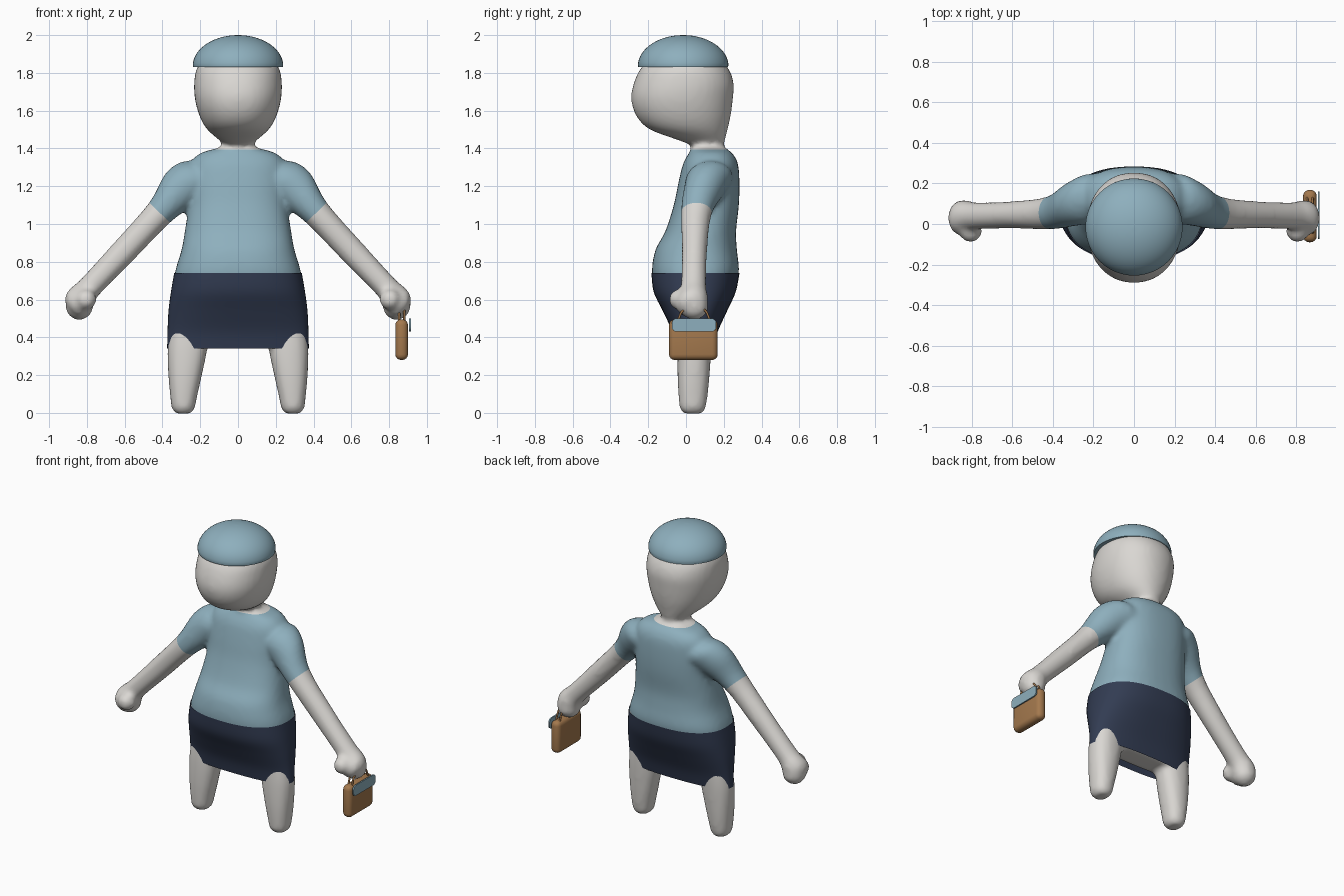
import bpy, bmesh, math
from mathutils import Vector, Matrix

cube = bpy.data.objects.get("Cube")
if cube:
    bpy.data.objects.remove(cube, do_unlink=True)


def material(name, r, g, b):
    m = bpy.data.materials.new(name)
    m.use_nodes = True
    m.diffuse_color = (r, g, b, 1)
    bsdf = m.node_tree.nodes["Principled BSDF"]
    bsdf.inputs["Base Color"].default_value = (r, g, b, 1)
    bsdf.inputs["Roughness"].default_value = 0.7
    return m


SKIN = material("pale skin", 0.70, 0.68, 0.65)
BLUE = material("dusty blue", 0.27, 0.43, 0.51)
NAVY = material("navy", 0.032, 0.045, 0.085)
TAN = material("tan leather", 0.37, 0.19, 0.075)


def add_object(name, bm, *mats):
    bmesh.ops.recalc_face_normals(bm, faces=bm.faces)
    mesh = bpy.data.meshes.new(name)
    bm.to_mesh(mesh)
    bm.free()
    ob = bpy.data.objects.new(name, mesh)
    bpy.context.collection.objects.link(ob)
    for m in mats:
        mesh.materials.append(m)
    return ob


def shade(ob, angle=40):
    bpy.ops.object.select_all(action='DESELECT')
    ob.select_set(True)
    bpy.context.view_layer.objects.active = ob
    bpy.ops.object.shade_smooth_by_angle(angle=math.radians(angle))


def resample(sections, steps=4):
    """Catmull-Rom interpolation between sections."""
    s = [sections[0]] + list(sections) + [sections[-1]]
    out = []
    for a, b, c, d in zip(s, s[1:], s[2:], s[3:]):
        for k in range(steps):
            t = k / steps
            out.append([0.5 * (2 * q + (r - p) * t + (2*p - 5*q + 4*r - w) * t*t
                               + (3*q - p - 3*r + w) * t**3)
                        for p, q, r, w in zip(a, b, c, d)])
    return out + [list(sections[-1])]


def loft(bm, sections, u=(1, 0, 0), power=2.0, n=40, caps=True, mirror=1, grow=0):
    """Skin superellipse rings (x, y, z, ru, rv); u and the y axis span each ring."""
    u, v, rings = Vector(u), Vector((0, 1, 0)), []
    for x, y, z, ru, rv in resample(sections):
        ring = []
        for i in range(n):
            a = 2 * math.pi * i / n
            c, s = math.cos(a), math.sin(a)
            p = (Vector((x, y, z))
                 + u * (ru + grow) * math.copysign(abs(c) ** (2 / power), c)
                 + v * (rv + grow) * math.copysign(abs(s) ** (2 / power), s))
            p.x *= mirror
            ring.append(bm.verts.new(p))
        rings.append(ring)
    for a, b in zip(rings, rings[1:]):
        for i in range(n):
            j = (i + 1) % n
            bm.faces.new((a[i], a[j], b[j], b[i]))
    if caps:
        bm.faces.new(rings[0])
        bm.faces.new(rings[-1])


def upright(rows):
    """Rows of height, half width, front y, back y."""
    return [(0, (f + b) / 2, z, w, (b - f) / 2) for z, w, f, b in rows]


HIPS = upright([(0.34, 0.372, -0.05, 0.14), (0.43, 0.37, -0.07, 0.165),
                (0.54, 0.365, -0.12, 0.215), (0.64, 0.352, -0.168, 0.26),
                (0.74, 0.335, -0.18, 0.28)])
PELVIS = [(x, y, max(z, 0.36), a - 0.015, b - 0.015) for x, y, z, a, b in HIPS[:-1]]
CHEST = upright([(0.74, 0.335, -0.18, 0.28), (0.86, 0.3, -0.163, 0.27),
                 (0.96, 0.282, -0.11, 0.265), (1.1, 0.262, -0.065, 0.28),
                 (1.22, 0.26, -0.04, 0.283), (1.32, 0.25, -0.015, 0.275),
                 (1.375, 0.2, 0.015, 0.245), (1.4, 0.11, 0.03, 0.21)])
HEAD = upright([(1.34, 0.08, 0.03, 0.19), (1.41, 0.073, 0.03, 0.195),
                (1.44, 0.095, -0.03, 0.205), (1.5, 0.163, -0.19, 0.22),
                (1.57, 0.203, -0.262, 0.236), (1.66, 0.228, -0.29, 0.248),
                (1.75, 0.232, -0.275, 0.252), (1.83, 0.215, -0.235, 0.22),
                (1.9, 0.15, -0.16, 0.15), (1.93, 0.04, -0.05, 0.04)])
ARM = [(0.14, 0.13, 1.28, 0.05, 0.05), (0.2, 0.13, 1.25, 0.12, 0.12),
       (0.3, 0.1, 1.19, 0.115, 0.11), (0.415, 0.055, 1.06, 0.077, 0.082),
       (0.6, 0.045, 0.86, 0.07, 0.067), (0.78, 0.04, 0.67, 0.064, 0.067),
       (0.82, 0.04, 0.62, 0.075, 0.075), (0.85, 0.03, 0.58, 0.08, 0.085),
       (0.872, 0.03, 0.545, 0.06, 0.07), (0.88, 0.03, 0.535, 0.02, 0.03)]
LEG = [(0.26, 0.05, 0.45, 0.1, 0.085), (0.268, 0.045, 0.34, 0.105, 0.088),
       (0.28, 0.04, 0.2, 0.089, 0.085), (0.288, 0.037, 0.08, 0.07, 0.076),
       (0.29, 0.035, 0.02, 0.059, 0.066), (0.29, 0.035, -0.004, 0.035, 0.045)]
ARM_AXIS = Vector((0.69, 0, -0.72))

# Body: overlapping limbs fused into one smooth skin
bm = bmesh.new()
loft(bm, PELVIS + CHEST, power=2.4)
loft(bm, HEAD, power=2.15)
for side in (1, -1):
    loft(bm, ARM, u=(0.72, 0, 0.69), mirror=side)
    loft(bm, LEG, power=2.3, mirror=side)
    # palm and thumb
    for x, y, z, r in ((0.84, 0.045, 0.565, 0.074), (0.805, -0.035, 0.6, 0.056)):
        bmesh.ops.create_icosphere(bm, subdivisions=3, radius=r,
                                   matrix=Matrix.Translation((side * x, y, z)))
rough = add_object("body_rough", bm)
fuse = rough.modifiers.new("fuse", 'REMESH')
fuse.mode, fuse.voxel_size = 'VOXEL', 0.016
soft = rough.modifiers.new("soften", 'SMOOTH')
soft.factor, soft.iterations = 0.5, 6
graph = bpy.context.evaluated_depsgraph_get()
bm = bmesh.new()
bm.from_mesh(bpy.data.meshes.new_from_object(rough.evaluated_get(graph)))
bpy.data.objects.remove(rough, do_unlink=True)


# Shirt: cut clean edges at waist, collar and sleeves, then colour between them
def cut(point, normal, keep):
    faces = [f for f in bm.faces if keep(f.calc_center_median())]
    geom = faces + list({e for f in faces for e in f.edges}) + list({v for f in faces for v in f.verts})
    bmesh.ops.bisect_plane(bm, geom=geom, plane_co=point, plane_no=normal)


WAIST, COLLAR = 0.735, 1.395
CUFF = Vector((0.415, 0, 1.06))
cut((0, 0, WAIST), (0, 0, 1), lambda c: abs(c.x) < 0.4)
cut((0, 0, COLLAR), (0, 0, 1), lambda c: True)
for side in (1, -1):
    cut((side * CUFF.x, 0, CUFF.z), (side * ARM_AXIS.x, 0, ARM_AXIS.z),
        lambda c: c.x * side > 0.33 and c.z > 0.9)
for f in bm.faces:
    c = f.calc_center_median()
    c.x = abs(c.x)
    bare_arm = c.x > 0.345 and (c - CUFF).dot(ARM_AXIS) > 0
    f.material_index = int(WAIST < c.z < COLLAR and not bare_arm)
body = add_object("body", bm, SKIN, BLUE)
shade(body, 80)

# Skirt
bm = bmesh.new()
loft(bm, HIPS, power=2.4, n=64, caps=False, grow=0.003)
shade(add_object("skirt", bm, NAVY))

# Cap: flattened dome with a flat underside
bm = bmesh.new()
dome = [(0, -0.015, 1.83, 0.238, 0.238)]
for i in range(10):
    a = math.radians(5 + 9.3 * i)
    r = 0.24 * math.cos(a)
    dome.append((0, -0.015, 1.835 + 0.165 * math.sin(a), r, r))
loft(bm, dome, n=48)
shade(add_object("cap", bm, BLUE))


def rounded_box(name, lo, hi, radius, mat, only_x=False):
    bm = bmesh.new()
    lo, hi = Vector(lo), Vector(hi)
    bmesh.ops.create_cube(bm, size=1, matrix=Matrix.Translation((lo + hi) / 2)
                          @ Matrix.Diagonal((*(hi - lo), 1)))
    edges = [e for e in bm.edges
             if not only_x or abs(e.verts[0].co.x - e.verts[1].co.x) > 0.001]
    bmesh.ops.bevel(bm, geom=edges, offset=radius, segments=4, profile=0.5, affect='EDGES')
    shade(add_object(name, bm, mat))


# Handbag with flap and strap
rounded_box("handbag", (0.833, -0.09, 0.28), (0.9, 0.168, 0.495), 0.03, TAN)
rounded_box("handbag_flap", (0.906, -0.075, 0.43), (0.915, 0.16, 0.5), 0.025, BLUE, True)
for label, x in (("inner", 0.853), ("outer", 0.88)):
    curve = bpy.data.curves.new("strap_" + label, 'CURVE')
    curve.dimensions, curve.bevel_depth, curve.bevel_resolution = '3D', 0.006, 2
    spline = curve.splines.new('BEZIER')
    path = [(-0.045, 0.485), (-0.01, 0.545), (0.09, 0.55), (0.13, 0.485)]
    spline.bezier_points.add(len(path) - 1)
    for point, (y, z) in zip(spline.bezier_points, path):
        point.co = (x, y, z)
        point.handle_left_type = point.handle_right_type = 'AUTO'
    curve.materials.append(TAN)
    bpy.context.collection.objects.link(bpy.data.objects.new("handbag_strap_" + label, curve))
